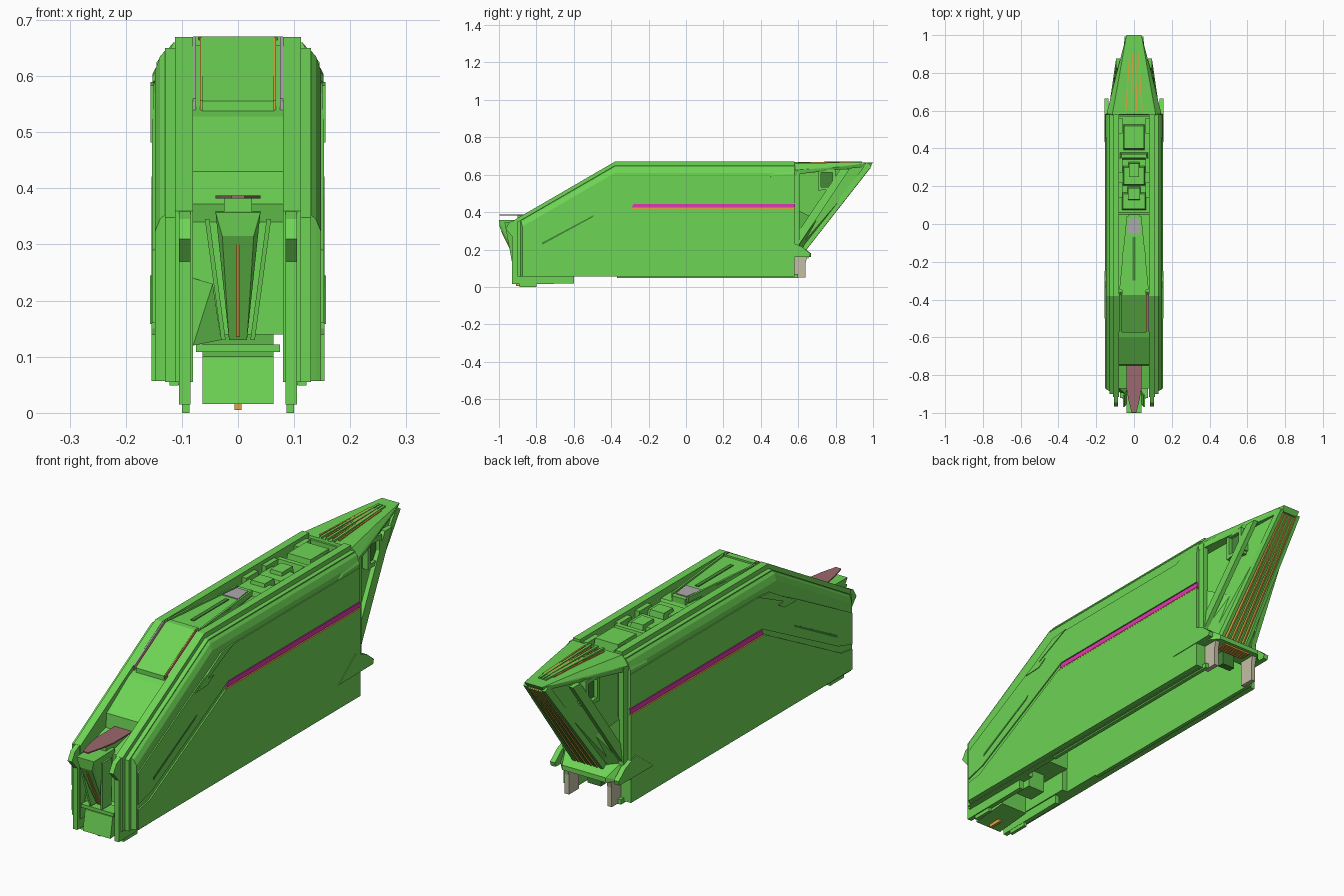
import bpy, bmesh
from mathutils import Vector


def mat(name, c):
    m = bpy.data.materials.new(name)
    m.diffuse_color = (*c, 1)
    return m


GREEN = mat("hull_green", (0.155, 0.66, 0.09))
DARK = mat("dark_green", (0.06, 0.25, 0.04))
PINK = mat("pink", (0.75, 0.04, 0.45))
ORANGE = mat("orange", (0.75, 0.38, 0.05))
MAUVE = mat("mauve", (0.33, 0.14, 0.15))
GREY = mat("pale_grey", (0.42, 0.40, 0.42))
BEIGE = mat("beige", (0.55, 0.52, 0.38))


def finish(name, bm, m, mirror):
    bmesh.ops.recalc_face_normals(bm, faces=bm.faces[:])
    me = bpy.data.meshes.new(name)
    bm.to_mesh(me)
    bm.free()
    me.materials.append(m)
    ob = bpy.data.objects.new(name, me)
    bpy.context.collection.objects.link(ob)
    if mirror:
        mod = ob.modifiers.new("mirror", 'MIRROR')
        mod.use_mirror_merge = False
    return ob


def loft(name, sections, m=GREEN, mirror=True):
    """Join (y, z) outlines placed at successive x positions."""
    bm = bmesh.new()
    rings = [[bm.verts.new((x, y, z)) for y, z in pts] for x, pts in sections]
    for a, b in zip(rings, rings[1:]):
        for i in range(len(a)):
            j = (i + 1) % len(a)
            bm.faces.new((a[i], a[j], b[j], b[i]))
    bm.faces.new(rings[0])
    bm.faces.new(rings[-1])
    return finish(name, bm, m, mirror)


def plate(name, pts, x0, x1, m=GREEN, mirror=True):
    return loft(name, [(x0, pts), (x1, pts)], m, mirror)


def hull(name, pts, m=GREEN, mirror=False, sym=False):
    """Convex solid; sym adds the points reflected across x = 0."""
    bm = bmesh.new()
    pts = [tuple(p) for p in pts]
    if sym:
        pts = pts + [(-x, y, z) for x, y, z in pts]
    for p in pts:
        bm.verts.new(p)
    bmesh.ops.convex_hull(bm, input=bm.verts[:])
    bmesh.ops.dissolve_limit(bm, angle_limit=0.01, verts=bm.verts[:], edges=bm.edges[:])
    return finish(name, bm, m, mirror)


def beam(name, a, b, w, t, m=GREEN, mirror=False):
    """Bar from a to b, half-width w in x, thickened by +-t (a vector)."""
    t, sx = Vector(t), Vector((w, 0, 0))
    return hull(name, [Vector(p) + i * sx + j * t for p in (a, b) for i in (-1, 1) for j in (-1, 1)], m, mirror)


def box(name, x0, x1, y0, y1, z0, z1, m=GREEN, mirror=False):
    return hull(name, [(x, y, z) for x in (x0, x1) for y in (y0, y1) for z in (z0, z1)], m, mirror)


def outline(d, front, bottom, rear=0.58):
    """Slab side outline, lowered by d along the sloping bow and roof."""
    return [(front, bottom), (front, 0.67 + 0.58 * (front + 0.38) - d),
            (-0.38, 0.67 - d), (rear, 0.67 - d), (rear, bottom)]


# Layered side walls, stepping down toward the outside; the belly between them is hollow
plate("inner_wall", outline(0, -0.915, 0.055)[:4] + [(0.58, 0.4), (-0.55, 0.4), (-0.55, 0.055)], 0.08, 0.112)
plate("middle_wall", outline(0.02, -0.90, 0.055), 0.106, 0.13)
loft("outer_wall", [(0.128, outline(0.022, -0.885, 0.057)), (0.139, outline(0.035, -0.88, 0.057)),
                    (0.148, outline(0.06, -0.875, 0.057))])
plate("lower_side_panel", [(-0.87, 0.057), (-0.87, 0.14), (-0.8, 0.15), (-0.3, 0.418),
                           (0.58, 0.418), (0.58, 0.057)], 0.145, 0.154)
up = [(-0.78, 0.185), (-0.28, 0.448), (0.58, 0.448), (0.58, 0.588), (-0.25, 0.588),
      (-0.34, 0.57), (-0.5, 0.49), (-0.87, 0.29), (-0.87, 0.16)]
plate("upper_side_panel", up, 0.145, 0.153)
plate("pink_side_stripe", [(-0.29, 0.424), (-0.28, 0.444), (0.582, 0.444), (0.582, 0.424)], 0.146, 0.1525, PINK)
plate("orange_side_line", [(-0.29, 0.417), (-0.29, 0.421), (0.582, 0.421), (0.582, 0.417)], 0.146, 0.1545, ORANGE)
plate("bow_slot_trim", [(-0.77, 0.225), (-0.5, 0.372), (-0.49, 0.386), (-0.77, 0.237)], 0.15, 0.1545, DARK)
plate("shoulder_vane", [(-0.5, 0.482), (-0.42, 0.485), (-0.38, 0.51), (-0.42, 0.51), (-0.25, 0.59), (-0.33, 0.583)],
      0.15, 0.156)
loft("rear_shoulder_fairing", [(0.13, [(0.42, 0.6), (0.45, 0.64), (0.58, 0.645), (0.58, 0.55)]),
                               (0.152, [(0.45, 0.59), (0.47, 0.6), (0.58, 0.605), (0.58, 0.56)])])
plate("keel_rail", [(-0.37, 0.049), (-0.37, 0.07), (0.6, 0.07), (0.6, 0.049)], 0.106, 0.122)

# Central body between the walls, with bow recess and belly cavity
plate("central_body", [(0.58, 0.42), (-0.52, 0.42), (-0.52, 0.14), (-0.87, 0.14), (-0.87, 0.34), (-0.75, 0.372),
                       (-0.745, 0.43), (-0.6, 0.528), (-0.57, 0.54), (-0.36, 0.655), (-0.3, 0.645),
                       (0.05, 0.64), (0.06, 0.615), (0.58, 0.615)],
      -0.082, 0.082, GREEN, False)
plate("bow_slope_panel", [(-0.575, 0.53), (-0.575, 0.556), (-0.375, 0.671), (-0.35, 0.671), (-0.35, 0.64)],
      -0.064, 0.064, GREEN, False)
plate("slope_orange_edge", [(-0.57, 0.54), (-0.57, 0.557), (-0.375, 0.67), (-0.36, 0.65)], 0.064, 0.068, ORANGE)
plate("slope_grey_edge", [(-0.57, 0.54), (-0.57, 0.56), (-0.375, 0.671), (-0.36, 0.65)], 0.075, 0.08, GREY)

# Bow: skids, chin, jaw plates, beak and blade
plate("bow_jaw_plate", [(-0.93, 0.015), (-0.93, 0.27), (-0.965, 0.31), (-0.945, 0.345), (-0.85, 0.39),
                        (-0.6, 0.15), (-0.6, 0.018)], 0.085, 0.105)
box("bow_skid", 0.086, 0.1, -0.89, -0.8, 0, 0.02, GREEN, True)
plate("chin_block", [(-0.925, 0.016), (-0.91, 0.1), (-0.85, 0.12), (-0.76, 0.145), (-0.76, 0.03)],
      -0.063, 0.063, GREEN, False)
box("chin_shelf", -0.075, 0.075, -0.92, -0.86, 0.108, 0.122)
box("belly_box", -0.04, 0.04, -0.7, -0.62, 0.06, 0.145)
box("chin_pin", -0.006, 0.006, -0.91, -0.85, 0.005, 0.02, ORANGE)
hull("bow_beak", [(0.04, -1, 0.357), (0.04, -0.86, 0.36), (0.028, -0.995, 0.315), (0.016, -0.90, 0.13),
                  (0.016, -0.86, 0.13)], sym=True)
beam("beak_orange_slot", (0, -0.985, 0.3), (0, -0.905, 0.135), 0.004, (0, 0.005, 0), ORANGE)
beam("bow_brace", (0.055, -0.94, 0.345), (0.026, -0.90, 0.13), 0.004, (0, 0.03, 0), GREEN, True)
hull("bow_cheek", [(-0.08, -0.87, 0.24), (-0.045, -0.90, 0.23), (-0.03, -0.87, 0.13), (-0.08, -0.89, 0.12)])
hull("bow_blade", [(x, y, z) for x, y in ((0.04, -0.745), (0.04, -0.87), (0.03, -0.93), (0.012, -0.998))
                   for z in (0.382, 0.387)], MAUVE, sym=True)
box("blade_mount", -0.025, 0.025, -0.9, -0.76, 0.35, 0.383)

# Roof: tapering spine cover, inset slot, and raised deck blocks
hull("roof_spine_cover", [(x, y, z) for x, y in ((0.07, -0.35), (0.06, -0.15), (0.03, 0.05))
                          for z in (0.63, 0.664)], sym=True)
hull("roof_grey_plate", [(x, y, z) for x, y in ((0.036, -0.05), (0.025, 0.03)) for z in (0.65, 0.668)], GREY, sym=True)
beam("roof_edge_fin", (0.074, -0.35, 0.66), (0.035, 0.04, 0.66), 0.004, (0, 0, 0.011), GREEN, True)
box("roof_slot", -0.008, 0.008, -0.3, -0.07, 0.65, 0.667, DARK)
for i, (w, y0, y1, z) in enumerate([(0.065, 0.07, 0.17, 0.645), (0.035, 0.12, 0.2, 0.66), (0.06, 0.2, 0.31, 0.645),
                                    (0.03, 0.24, 0.33, 0.66), (0.075, 0.34, 0.38, 0.655), (0.058, 0.39, 0.53, 0.662)]):
    hull(f"deck_block_{i}", [(w, y0, 0.6), (w, y1, 0.6), (w * 0.9, y0 + 0.01, z), (w * 0.9, y1 - 0.01, z)], sym=True)
for i, y in enumerate((0.19, 0.32, 0.53)):
    box(f"deck_side_step_{i}", 0.06, 0.085, y - 0.05, y + 0.03, 0.61, 0.655, GREEN, True)

# Stern: overhanging wedge, roof wings and slanted frame
hull("stern_core", [(0.095, 0.57, 0.65), (0.095, 0.57, 0.17), (0.055, 0.61, 0.18), (0.035, 0.985, 0.655)], sym=True)
hull("stern_roof_wing", [(0.145, 0.57, 0.6), (0.145, 0.585, 0.625), (0.115, 0.58, 0.66), (0.092, 0.8, 0.64),
                         (0.075, 0.8, 0.665), (0.04, 1.0, 0.665), (0.038, 0.985, 0.645)], sym=True)
beam("stern_slant_frame", (0.042, 0.98, 0.655), (0.064, 0.605, 0.175), 0.008, (0, 0.013, -0.008), GREEN, True)
beam("stern_side_strut", (0.125, 0.575, 0.22), (0.085, 0.85, 0.63), 0.01, (0, 0.025, 0), GREEN, True)
beam("stern_upright", (0.128, 0.59, 0.2), (0.128, 0.59, 0.62), 0.012, (0, 0.018, 0), GREEN, True)
hull("stern_gusset", [(0.135, 0.58, 0.2), (0.135, 0.58, 0.42), (0.075, 0.7, 0.36), (0.075, 0.62, 0.2)],
     GREEN, True)
# Square ports on both sides of the stern
for i, (y, z, hy, hz) in enumerate([(0.715, 0.57, 0.008, 0.055), (0.79, 0.58, 0.008, 0.05),
                                    (0.75, 0.525, 0.04, 0.008), (0.75, 0.62, 0.045, 0.008)]):
    box(f"port_frame_{i}", 0.05, 0.1, y - hy, y + hy, z - hz, z + hz, GREEN, True)
box("port_recess", 0.05, 0.085, 0.72, 0.785, 0.53, 0.615, DARK, True)

# Orange strips and ribs down the stern and along its roof
for i, x in enumerate((-0.033, -0.011, 0.011, 0.033)):
    beam(f"stern_strip_{i}", (x * 0.85, 0.978, 0.645), (x * 1.3, 0.618, 0.185), 0.003, (0, 0.010, -0.007), ORANGE)
    beam(f"stern_roof_strip_{i}", (x * 1.3, 0.6, 0.663), (x * 0.7, 0.9, 0.666), 0.003, (0, 0, 0.003), ORANGE)
for i, x in enumerate((-0.022, 0, 0.022)):
    beam(f"stern_rib_{i}", (x * 0.85, 0.975, 0.645), (x * 1.3, 0.615, 0.185), 0.004, (0, 0.011, -0.007))
    beam(f"stern_roof_rib_{i}", (x * 1.3, 0.58, 0.664), (x * 0.6, 0.94, 0.667), 0.005, (0, 0, 0.004))

# Rear platform with side brackets, grille below, on two supports
hull("rear_platform", [(0.15, 0.56, 0.16), (0.15, 0.56, 0.235), (0.12, 0.62, 0.215), (0.1, 0.668, 0.18),
                       (0.1, 0.668, 0.16), (0.15, 0.61, 0.16)], sym=True)
plate("platform_side_bracket", [(0.435, 0.158), (0.55, 0.245), (0.62, 0.215), (0.665, 0.178), (0.66, 0.16)],
      0.135, 0.157)
for i in range(6):
    box(f"grille_bar_{i}", -0.065, 0.065, 0.605 + i * 0.009, 0.609 + i * 0.009, 0.153, 0.162, ORANGE)
plate("rear_support", [(0.575, 0.05), (0.575, 0.17), (0.65, 0.17), (0.64, 0.13), (0.64, 0.05)], 0.088, 0.108, BEIGE)
box("rear_hanger", -0.03, 0.03, 0.57, 0.6, 0.1, 0.165, DARK)
